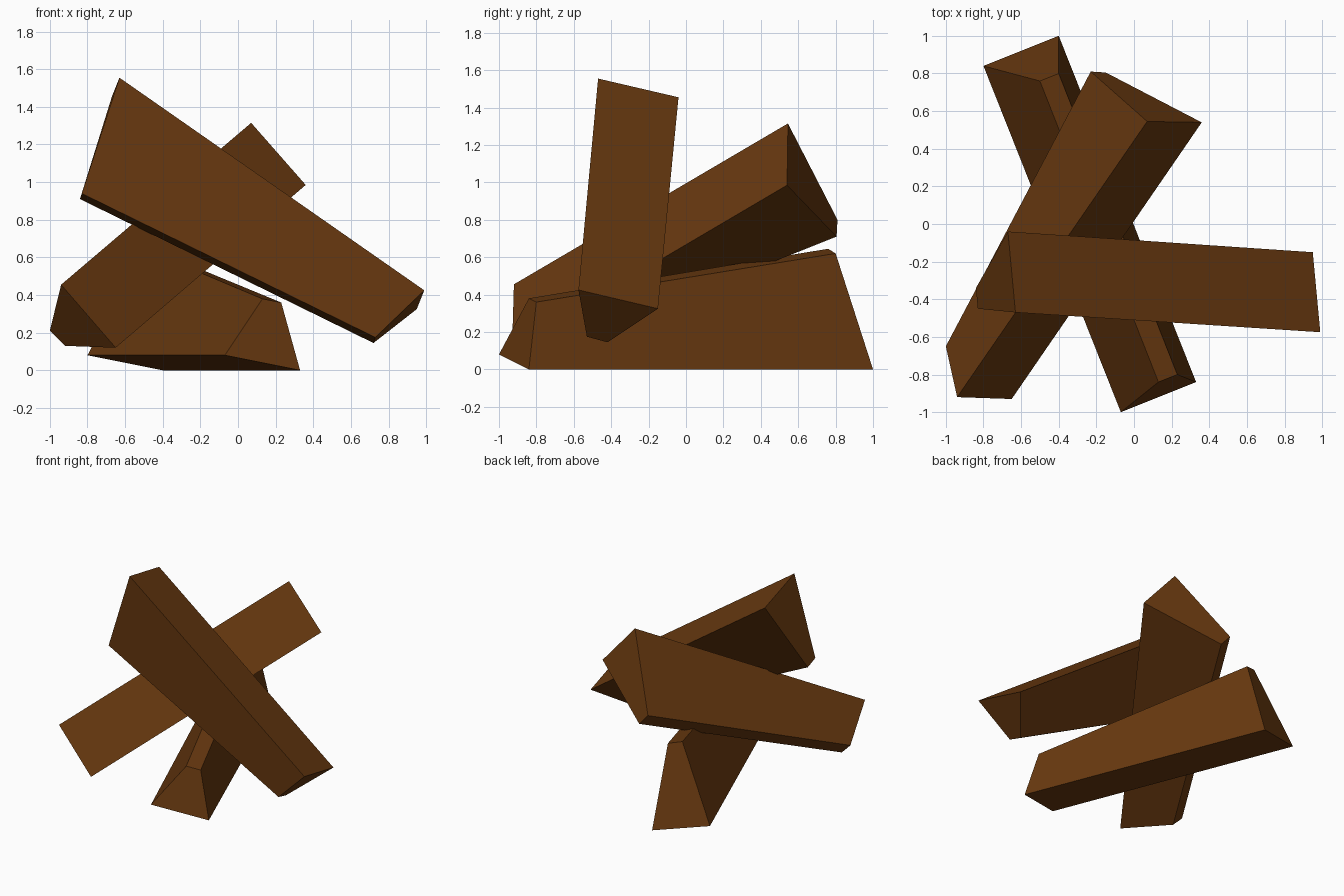
import bpy, bmesh

if "Cube" in bpy.data.objects:
    bpy.data.objects.remove(bpy.data.objects["Cube"])

# One flat brown for all the wood
wood = bpy.data.materials.new("brown wood")
wood.diffuse_color = (0.14, 0.041, 0.005, 1)
wood.use_nodes = True
wood.node_tree.nodes["Principled BSDF"].inputs["Base Color"].default_value = wood.diffuse_color


def log(name, end_a, end_b):
    """Tapered four-sided log: two matching end sections, sides bridged, ends capped."""
    bm = bmesh.new()
    a = [bm.verts.new(p) for p in end_a]
    b = [bm.verts.new(p) for p in end_b]
    bm.faces.new(a)
    bm.faces.new(b[::-1])
    for i in range(4):
        j = (i + 1) % 4
        bm.faces.new((a[j], a[i], b[i], b[j]))
    bmesh.ops.recalc_face_normals(bm, faces=bm.faces[:])
    mesh = bpy.data.meshes.new(name)
    bm.to_mesh(mesh)
    bm.free()
    mesh.materials.append(wood)
    bpy.context.collection.objects.link(bpy.data.objects.new(name, mesh))


# Bottom log, lying on the ground, wide side down
log("bottom_log",
    [(-0.07, -1.0, 0.08), (0.33, -0.84, 0.0), (0.23, -0.80, 0.36), (0.13, -0.84, 0.38)],
    [(-0.80, 0.84, 0.08), (-0.40, 1.0, 0.0), (-0.40, 0.80, 0.62), (-0.50, 0.76, 0.645)])

# Middle log, leaning on the bottom one and rising to the back
log("middle_log",
    [(-0.94, -0.92, 0.455), (-0.65, -0.93, 0.12), (-0.92, -0.655, 0.13), (-1.0, -0.65, 0.21)],
    [(0.07, 0.545, 1.315), (0.36, 0.54, 0.985), (-0.15, 0.805, 0.71), (-0.23, 0.81, 0.80)])

# Top log, laid across the others and falling to the right
log("top_log",
    [(-0.63, -0.47, 1.555), (-0.67, -0.04, 1.455), (-0.84, -0.34, 0.91), (-0.83, -0.45, 0.94)],
    [(0.99, -0.575, 0.425), (0.95, -0.15, 0.325), (0.72, -0.42, 0.145), (0.73, -0.53, 0.175)])
